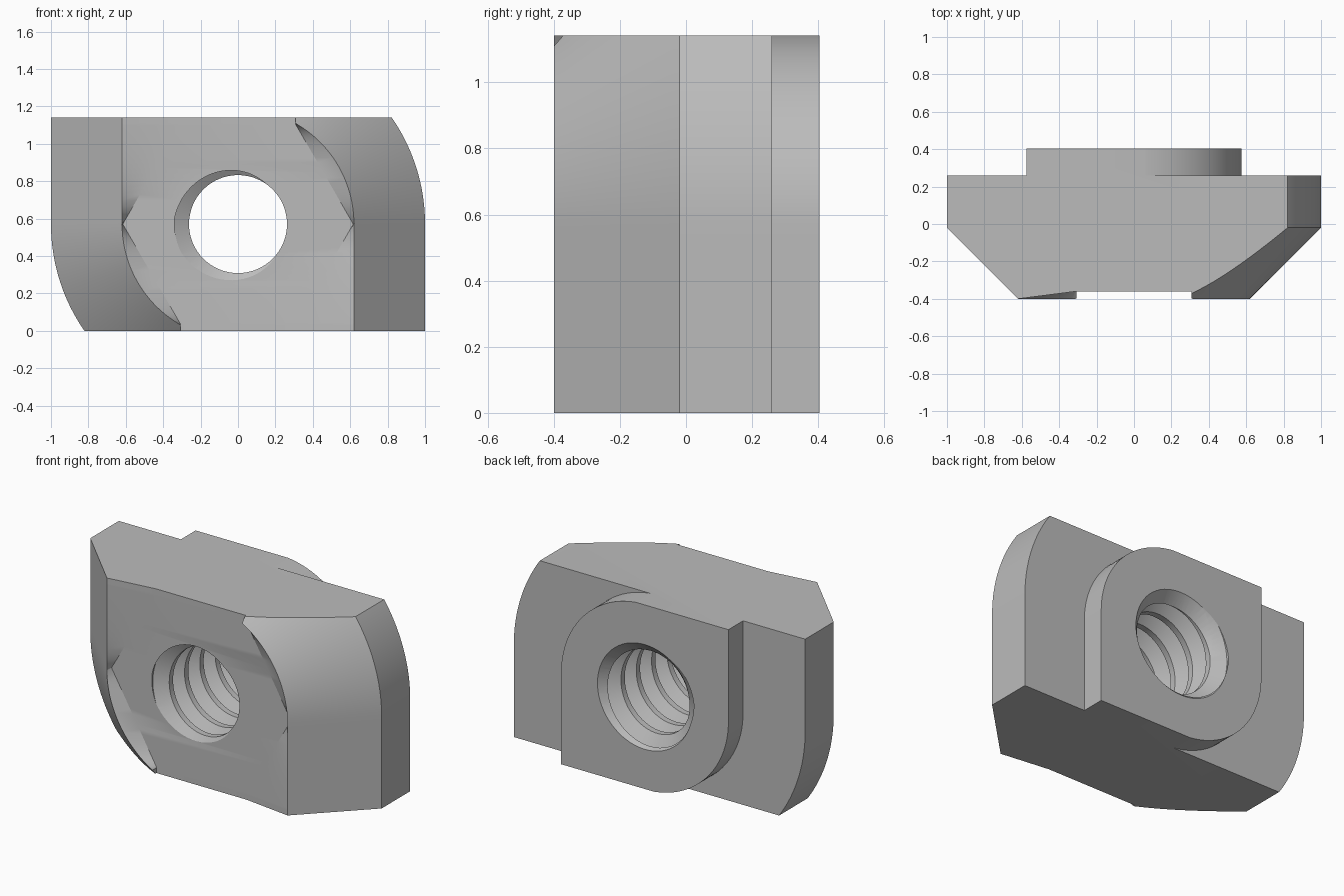
import bpy, bmesh
from math import sin, cos, pi, sqrt, radians

if "Cube" in bpy.data.objects:
    bpy.data.objects.remove(bpy.data.objects["Cube"], do_unlink=True)

H = 0.571              # half height, also the height of the bore axis
BACK, BOSS_BACK = 0.26, 0.404
FRONT, RECESS = -0.40, -0.36
CHAMFER = -0.02        # depth where the 45 degree chamfer begins
HEX = 0.616            # corner radius of the hexagonal recess
PITCH, MINOR, MAJOR = 0.15, 0.262, 0.34

steel = bpy.data.materials.new("plain grey steel")
steel.use_nodes = True
grey = (0.5, 0.5, 0.5, 1)
steel.diffuse_color = grey
steel.node_tree.nodes["Principled BSDF"].inputs["Base Color"].default_value = grey


def make_object(name, bm):
    bmesh.ops.recalc_face_normals(bm, faces=bm.faces)
    mesh = bpy.data.meshes.new(name)
    bm.to_mesh(mesh)
    bm.free()
    obj = bpy.data.objects.new(name, mesh)
    mesh.materials.append(steel)
    bpy.context.collection.objects.link(obj)
    return obj


def half_width(r, dz, side):
    """Round in one pair of opposite quadrants, square in the other."""
    return sqrt(max(r * r - dz * dz, 0)) if side * dz > 0 else r


def chamfer(dz, side, w):
    """Points from the front face out to the full width on one side."""
    points = []
    for k in range(13):
        r = 0.62 + 0.38 * k / 12
        if half_width(r, dz, side) < w:
            r = sqrt(w * w + dz * dz) + 0.0001 * k
        points.append((side * half_width(r, dz, side), CHAMFER - (1 - r)))
    return points


def section(dz):
    """Horizontal outline of the nut at height dz from the bore axis."""
    w = max(HEX - abs(dz) / sqrt(3), HEX / 2)
    outline = [(-w, RECESS), (w, RECESS)] + chamfer(dz, 1, w)
    outline.append((half_width(1, dz, 1), BACK))
    bl, br = -half_width(0.574, dz, -1), half_width(0.574, dz, 1)
    outline += [(br, BACK), (br, BOSS_BACK), (bl, BOSS_BACK), (bl, BACK)]
    outline.append((-half_width(1, dz, -1), BACK))
    return outline + chamfer(dz, -1, w)[::-1]


# Nut body with stepped boss and hexagonal recess, lofted from sections
bm = bmesh.new()
heights = [H * sin(pi * k / 56) for k in range(-28, 29)]
heights = sorted(heights + [-HEX * sqrt(3) / 2, HEX * sqrt(3) / 2])
rings = [[bm.verts.new((x, y, H + dz)) for x, y in section(dz)] for dz in heights]
for low, high in zip(rings, rings[1:]):
    for k in range(len(low)):
        n = (k + 1) % len(low)
        bm.faces.new((low[k], low[n], high[n], high[k]))
bm.faces.new(rings[0])
bm.faces.new(rings[-1])
nut = make_object("slot_nut", bm)

# Threaded bore cutter: a helical ribbon closed by a fan at each end
profile = [(0, MINOR), (0.25, MINOR), (0.58, MAJOR), (0.67, MAJOR)]
N, TURNS, M = 64, 9, len(profile)
start = RECESS + PITCH * (190 / 360 - 0.625 - 2)
bm = bmesh.new()
grid = []
for i in range(N):
    a = 2 * pi * i / N
    column = []
    for j in range(TURNS * M + 1):
        f, r = profile[j % M]
        y = start + PITCH * (j // M + f - i / N)
        column.append(bm.verts.new((r * cos(a), y, H + r * sin(a))))
    grid.append(column)
for i in range(N):
    wrap = i == N - 1
    shift = M if wrap else 0
    nxt = grid[0] if wrap else grid[i + 1]
    for j in range(shift, TURNS * M):
        bm.faces.new((grid[i][j], nxt[j - shift], nxt[j + 1 - shift], grid[i][j + 1]))
rim = [e for e in bm.edges if e.is_boundary]
for side in (-1, 1):
    tip = bm.verts.new((0, side * 1.2, H))
    for e in rim:
        if side * (e.verts[0].co.y + e.verts[1].co.y) > 0:
            bm.faces.new((e.verts[0], e.verts[1], tip))
thread = make_object("thread_cutter", bm)

# Countersink cutter on the boss side
bpy.ops.mesh.primitive_cone_add(vertices=64, radius1=0.225, radius2=0.425, depth=0.2,
                                location=(0, BOSS_BACK, H), rotation=(radians(-90), 0, 0))
sink = bpy.context.object
sink.name = "countersink_cutter"
sink.data.materials.append(steel)

# Cut the bore, then drop the cutters
bpy.ops.object.select_all(action='DESELECT')
nut.select_set(True)
bpy.context.view_layer.objects.active = nut
for cutter in (thread, sink):
    cutter.hide_render = True
    mod = nut.modifiers.new("bore", 'BOOLEAN')
    mod.operation = 'DIFFERENCE'
    mod.solver = 'EXACT'
    mod.object = cutter
    bpy.ops.object.modifier_apply(modifier=mod.name)
    bpy.data.objects.remove(cutter, do_unlink=True)
bpy.ops.object.shade_smooth_by_angle(angle=radians(25))
